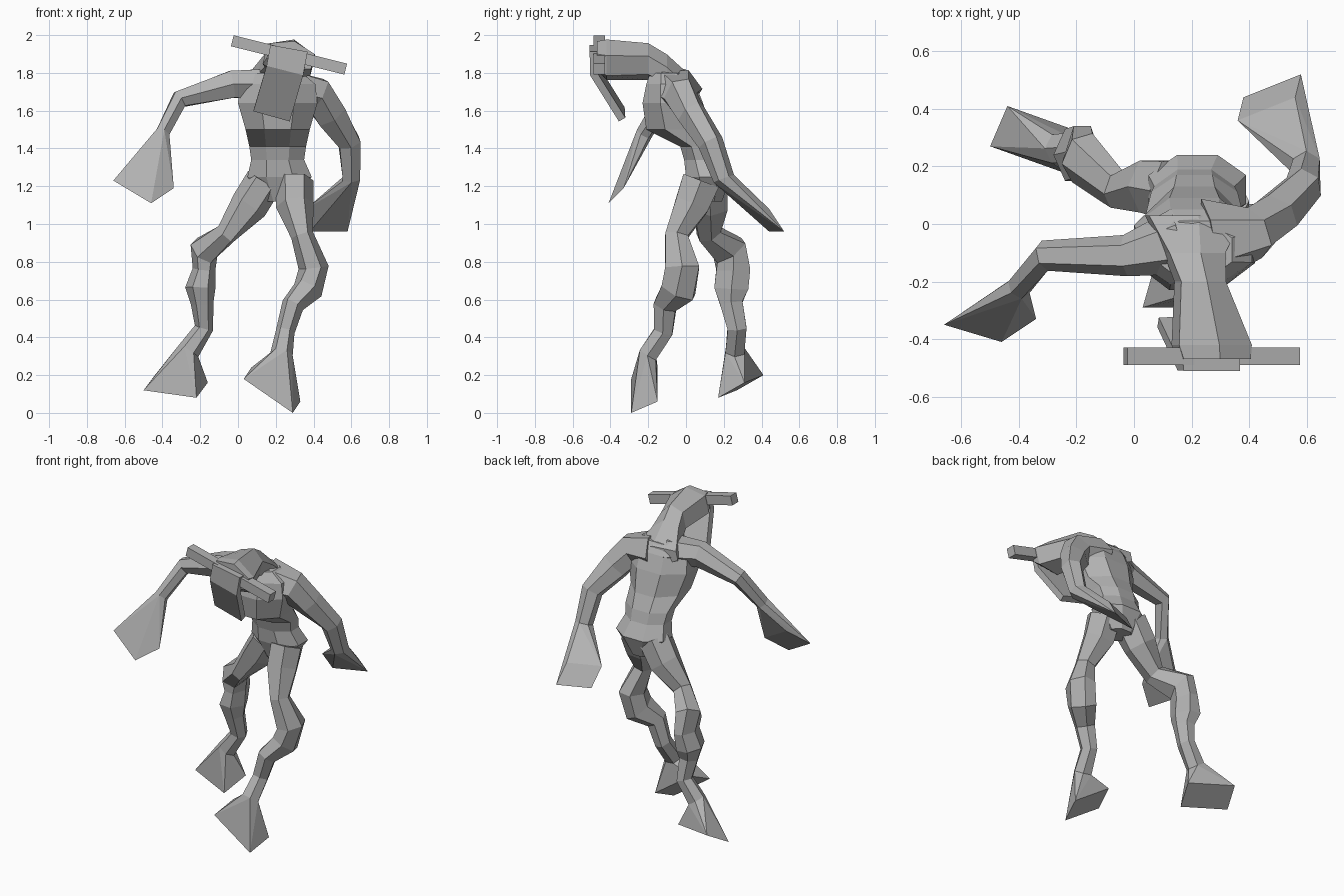
import bpy, bmesh, math
from mathutils import Vector

cube = bpy.data.objects.get("Cube")
if cube:
    bpy.data.objects.remove(cube, do_unlink=True)

grey = bpy.data.materials.new("plain grey")
grey.use_nodes = True
shade = (.45, .45, .45, 1)
grey.diffuse_color = shade
grey.node_tree.nodes["Principled BSDF"].inputs["Base Color"].default_value = shade

ACROSS, BACK, UP = Vector((1, 0, 0)), Vector((0, 1, 0)), Vector((0, 0, 1))
# Sideways and upright axes of the tilted head
ROLLED, ROLLED_UP = Vector((4, 0, -1)), Vector((1, 0, 4))

# Half-width and half-depth of every limb at its named joints
GIRTH = dict(
    hip=(.1, .1), thigh=(.1, .09), above_knee=(.06, .06), knee=(.08, .09),
    below_knee=(.06, .09), calf=(.08, .09), shin=(.06, .06),
    low_shin=(.05, .05), ankle=(.06, .05),
    collar=(.13, .09), shoulder=(.08, .08), upper_arm=(.07, .07),
    elbow=(.06, .05), wrist=(.05, .04))


def finish(name, bm):
    bmesh.ops.recalc_face_normals(bm, faces=bm.faces)
    mesh = bpy.data.meshes.new(name)
    bm.to_mesh(mesh)
    bm.free()
    mesh.materials.append(grey)
    obj = bpy.data.objects.new(name, mesh)
    bpy.context.collection.objects.link(obj)


def ring(centre, width, depth, tangent, side, sides):
    """Polygon around centre, square to the tangent, scaled to its extremes."""
    along = tangent.normalized()
    u = (side - along * side.dot(along)).normalized()
    v = along.cross(u)
    turn = math.pi / sides if sides % 4 == 0 else 0
    angles = [turn + math.tau * i / sides for i in range(sides)]
    widest = max(math.cos(angle) for angle in angles)
    deepest = max(math.sin(angle) for angle in angles)
    return [centre + u * width * math.cos(angle) / widest
            + v * depth * math.sin(angle) / deepest for angle in angles]


def loft(name, sections, side, sides, axis=None):
    """Skin (centre, width, depth) sections, cap both ends, return the last ring."""
    bm = bmesh.new()
    centres = [Vector(centre) for centre, width, depth in sections]
    last = len(centres) - 1
    outlines = []
    for i, (centre, width, depth) in enumerate(sections):
        tangent = axis or centres[min(i + 1, last)] - centres[max(i - 1, 0)]
        outlines.append(ring(centres[i], width, depth, tangent, side, sides))
    loops = [[bm.verts.new(point) for point in outline] for outline in outlines]
    for low, high in zip(loops, loops[1:]):
        for i in range(sides):
            j = (i + 1) % sides
            bm.faces.new((low[i], low[j], high[j], high[i]))
    bm.faces.new(loops[0])
    bm.faces.new(loops[-1])
    finish(name, bm)
    return outlines[-1]


def flare(name, joint_ring, centre, long_half, short_half):
    """Block spreading from a joint to a flat four-cornered end."""
    bm = bmesh.new()
    middle, long_half, short_half = map(Vector, (centre, long_half, short_half))
    corners = [middle + long_half * s + short_half * t
               for s in (-1, 1) for t in (-1, 1)]
    for point in joint_ring + corners:
        bm.verts.new(point)
    bmesh.ops.convex_hull(bm, input=bm.verts)
    bmesh.ops.dissolve_limit(bm, angle_limit=math.radians(3),
                             verts=bm.verts, edges=bm.edges)
    finish(name, bm)


def limb(name, side, bulk=1, **joints):
    """Six-sided limb through its named joints."""
    sections = [(place, GIRTH[joint][0] * bulk, GIRTH[joint][1] * bulk)
                for joint, place in joints.items()]
    return loft(name, sections, side, 6)


# Torso: pelvis, narrow waist, overhanging chest, shoulders
torso = dict(
    crotch=(.22, .12, 1.12, .08, .07),
    hips=(.22, .12, 1.25, .17, .12),
    waist=(.21, .09, 1.34, .14, .1),
    belly=(.21, .07, 1.41, .15, .1),
    ribs=(.21, -.04, 1.5, .17, .17),
    chest=(.21, -.07, 1.64, .21, .16),
    shoulders=(.21, -.08, 1.74, .2, .13),
    nape=(.21, -.09, 1.8, .13, .1))
loft("torso", [((x, y, z), width, depth) for x, y, z, width, depth in torso.values()],
     ACROSS, 8, UP)

# Legs and feet
right_ankle = limb(
    "right_leg", ACROSS,
    hip=(.14, .12, 1.23), thigh=(.06, .13, 1.1), above_knee=(-.06, .12, .95),
    knee=(-.18, .23, .86), below_knee=(-.18, .25, .76), calf=(-.2, .24, .66),
    shin=(-.19, .24, .58), low_shin=(-.18, .27, .45), ankle=(-.26, .26, .33))
flare("right_foot", right_ankle, centre=(-.33, .29, .14),
      long_half=(.14, -.05, -.02), short_half=(.03, .07, .04))

left_ankle = limb(
    "left_leg", ACROSS,
    hip=(.3, .08, 1.23), thigh=(.3, .03, 1.1), above_knee=(.34, -.05, .94),
    knee=(.4, -.02, .77), calf=(.37, -.04, .65), shin=(.29, -.11, .57),
    low_shin=(.25, -.12, .43), ankle=(.23, -.2, .31))
flare("left_foot", left_ankle, centre=(.18, -.22, .12),
      long_half=(.13, 0, -.09), short_half=(.02, .07, .03))

# Arms and hands
right_wrist = limb(
    "right_arm", BACK, bulk=.9,
    collar=(.16, -.06, 1.74), shoulder=(-.03, -.11, 1.74),
    elbow=(-.31, -.11, 1.66), wrist=(-.4, -.22, 1.48))
flare("right_hand", right_wrist, centre=(-.5, -.34, 1.21),
      long_half=(.1, -.03, -.06), short_half=(.06, .04, .04))

left_wrist = limb(
    "left_arm", BACK, bulk=1.15,
    collar=(.26, -.06, 1.71), shoulder=(.42, -.03, 1.68),
    upper_arm=(.49, .03, 1.58), elbow=(.59, .13, 1.43), wrist=(.6, .2, 1.24))
flare("left_hand", left_wrist, centre=(.47, .44, 1.02),
      long_half=(.1, .04, 0), short_half=(-.01, -.04, .06))

# Neck spreading from the shoulders, and ridged head reaching forward
head = dict(
    neck_root=((.21, .03, 1.72), .06, .17),
    neck=((.21, -.1, 1.81), .09, .1),
    skull=((.23, -.2, 1.86), .1, .08),
    cheeks=((.27, -.42, 1.87), .11, .13),
    brow=((.28, -.47, 1.89), .08, .12))
loft("head", list(head.values()), ROLLED_UP, 6, -BACK)

# Hanging face plate and the bar across the brow
plate_line = [(.27, -.49, 1.93), (.25, -.49, 1.82), (.18, -.34, 1.58)]
loft("face_plate", [(place, .1, .02) for place in plate_line], ROLLED, 4)
bar_ends = [(-.03, -.46, 1.97), (.57, -.46, 1.82)]
loft("brow_bar", [(place, .03, .03) for place in bar_ends], BACK, 4)
